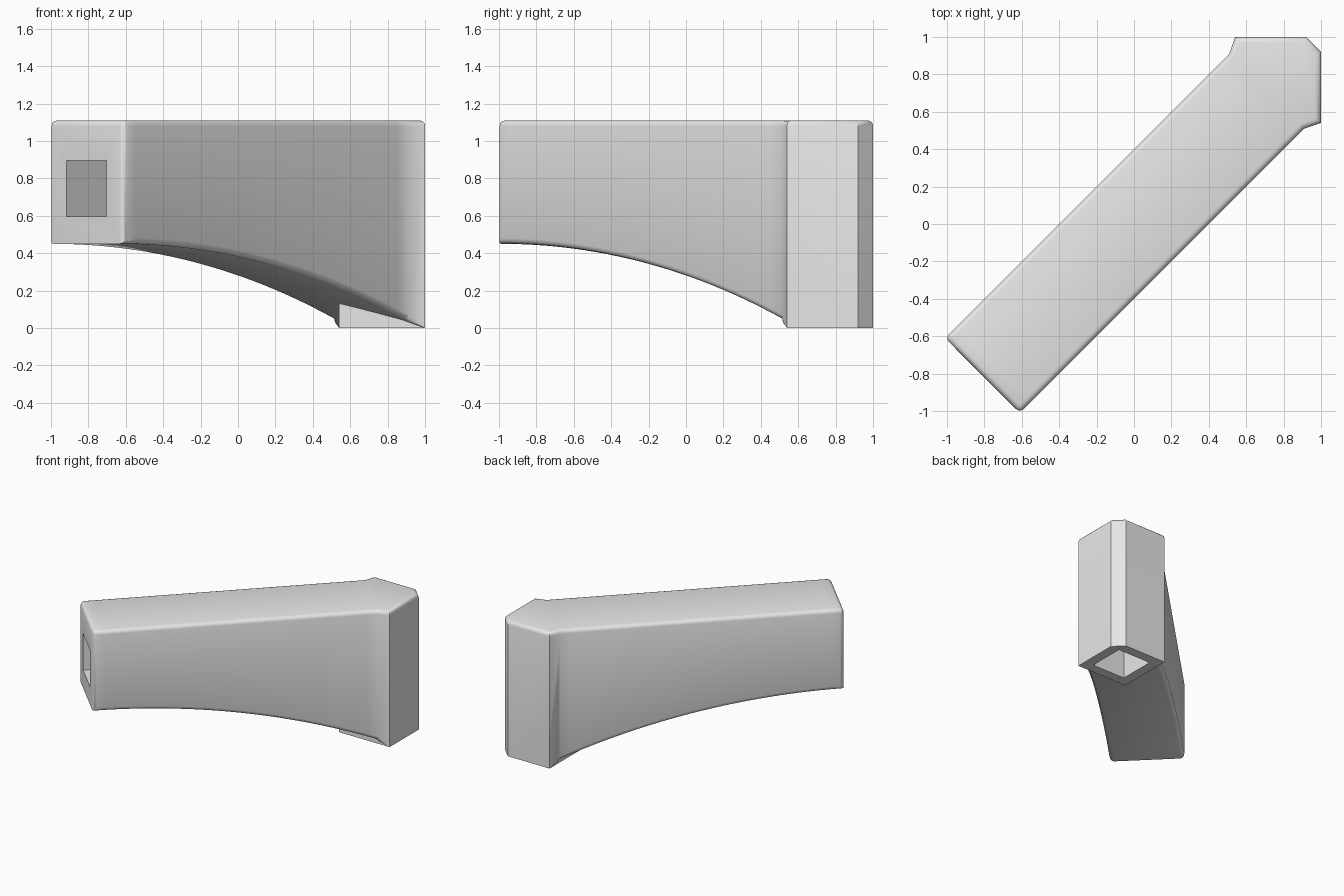
import bpy, bmesh, math

if "Cube" in bpy.data.objects:
    bpy.data.objects.remove(bpy.data.objects["Cube"])

ROOT2 = math.sqrt(2)
TOP, SPRING = 1.11, 0.45        # flat top and highest point of the arch
START, NECK = -0.81, 0.71       # free end and where the corner post begins
HALF, RADIUS = 0.283, 5.88      # half width of the arm, arch radius

stone = bpy.data.materials.new("pale_grey")
stone.use_nodes = True
stone.diffuse_color = (0.8, 0.8, 0.8, 1)
bsdf = next(n for n in stone.node_tree.nodes if n.type == 'BSDF_PRINCIPLED')
bsdf.inputs["Base Color"].default_value = stone.diffuse_color


def plan(s, w):
    """Point at station s on the diagonal, offset sideways by w."""
    return (s + w / ROOT2, s - w / ROOT2)


def arch(s):
    run = (s - START) * ROOT2
    return SPRING - RADIUS + math.sqrt(RADIUS ** 2 - run ** 2)


def finish(bm, name):
    bmesh.ops.recalc_face_normals(bm, faces=bm.faces)
    mesh = bpy.data.meshes.new(name)
    bm.to_mesh(mesh)
    bm.free()
    obj = bpy.data.objects.new(name, mesh)
    mesh.materials.append(stone)
    bpy.context.collection.objects.link(obj)
    return obj


def prism(name, outline, low, high):
    bm = bmesh.new()
    rings = [[bm.verts.new((x, y, z)) for x, y in outline] for z in (low, high)]
    for ring in rings:
        bm.faces.new(ring)
    n = len(outline)
    for i in range(n):
        j = (i + 1) % n
        bm.faces.new((rings[0][i], rings[0][j], rings[1][j], rings[1][i]))
    return finish(bm, name)


def combine(target, tool, operation):
    mod = target.modifiers.new(operation, 'BOOLEAN')
    mod.operation, mod.object, mod.solver = operation, tool, 'EXACT'
    bpy.context.view_layer.objects.active = target
    bpy.ops.object.modifier_apply(modifier=mod.name)
    bpy.data.objects.remove(tool)


# Arm and post: rectangular sections lofted along the diagonal
steps = 24
sections = []
for i in range(steps + 1):
    s = START + (NECK - START) * i / steps
    sections.append((s, HALF, arch(s)))
sections += [(0.77, 0.325, 0), (0.96, 0.057, 0)]

bm = bmesh.new()
rings = []
for s, w, low in sections:
    corners = ((-w, low), (w, low), (w, TOP), (-w, TOP))
    rings.append([bm.verts.new((*plan(s, u), z)) for u, z in corners])
for a, b in zip(rings, rings[1:]):
    for i in range(4):
        j = (i + 1) % 4
        bm.faces.new((a[i], a[j], b[j], b[i]))
bm.faces.new(rings[0])
bm.faces.new(rings[-1])
bmesh.ops.recalc_face_normals(bm, faces=bm.faces)

# Rounded edges: top rim, arch rims and the upright corners of the free end
rounded = set()
for i, (a, b) in enumerate(zip(rings, rings[1:])):
    for k in range(4):
        if k > 1 or i < steps:
            rounded.add(bm.edges.get((a[k], b[k])))
for ring in (rings[0], rings[-1]):
    rounded.add(bm.edges.get((ring[2], ring[3])))
for low, high in ((1, 2), (0, 3)):
    rounded.add(bm.edges.get((rings[0][low], rings[0][high])))
bmesh.ops.bevel(bm, geom=list(rounded), offset=0.03, segments=3,
                profile=0.5, affect='EDGES', clamp_overlap=False)
bracket = finish(bm, "arched_bracket")

# Square foot of the post below the arch
foot = prism("post_foot", [(0.54, 0.54), (1, 0.54), (1, 0.6), (0.6, 1), (0.54, 1)], 0, 0.25)
combine(bracket, foot, 'UNION')

# Square channel through the arm, turning down through the post
shaft = prism("shaft_cutter", [(0.62, 0.62), (0.92, 0.62), (0.92, 0.92), (0.62, 0.92)], -0.1, 0.89)
combine(bracket, shaft, 'DIFFERENCE')
bore = prism("bore_cutter", [plan(-1, -0.15), plan(-1, 0.15), plan(0.77, 0.15), plan(0.77, -0.15)], 0.595, 0.895)
combine(bracket, bore, 'DIFFERENCE')

# Smooth the rounded edges only
bpy.ops.object.select_all(action='DESELECT')
bracket.select_set(True)
bpy.context.view_layer.objects.active = bracket
bpy.ops.object.shade_smooth_by_angle(angle=math.radians(32))
